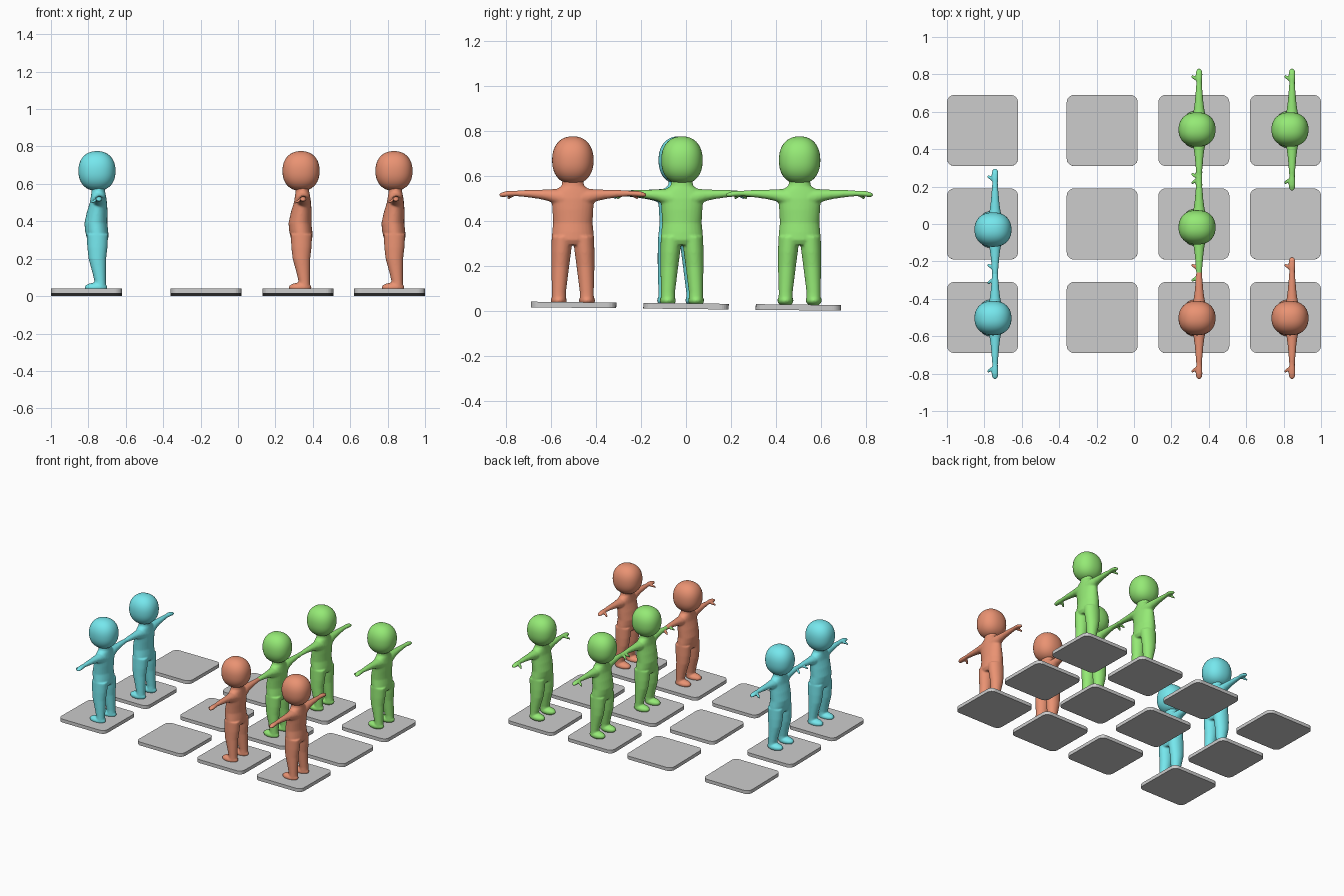
import bpy, bmesh, math
from mathutils import Vector

if "Cube" in bpy.data.objects:
    bpy.data.objects.remove(bpy.data.objects["Cube"])

SEG = 28


def loft(bm, rings):
    """Skin closed elliptical rings: (centre, half axis u, half axis v)."""
    loops = []
    for c, u, v in rings:
        c, u, v = Vector(c), Vector(u), Vector(v)
        loops.append([bm.verts.new(c + u * math.cos(a) + v * math.sin(a))
                      for a in (2 * math.pi * i / SEG for i in range(SEG))])
    for a, b in zip(loops, loops[1:]):
        for i in range(SEG):
            j = (i + 1) % SEG
            bm.faces.new((a[i], a[j], b[j], b[i]))
    bm.faces.new(loops[0][::-1])
    bm.faces.new(loops[-1])


def upright(bm, rows):
    """Rows of (z, x min, x max, y centre, y half width)."""
    loft(bm, [(((x0 + x1) / 2, y, z), ((x1 - x0) / 2, 0, 0), (0, ry, 0))
              for z, x0, x1, y, ry in rows])


def ellipsoid(bm, centre, radii, seg=32):
    new = bmesh.ops.create_uvsphere(bm, u_segments=seg, v_segments=seg * 3 // 4, radius=1)["verts"]
    for v in new:
        v.co = Vector(centre) + Vector(a * b for a, b in zip(v.co, radii))
    return new


def make_object(name, bm):
    bmesh.ops.recalc_face_normals(bm, faces=bm.faces)
    mesh = bpy.data.meshes.new(name)
    bm.to_mesh(mesh)
    bm.free()
    obj = bpy.data.objects.new(name, mesh)
    bpy.context.collection.objects.link(obj)
    return obj


def body_mesh():
    bm = bmesh.new()
    # torso and neck
    upright(bm, [(.292, -.045, .050, 0, .080), (.315, -.056, .062, 0, .094),
                 (.35, -.064, .060, 0, .092), (.39, -.067, .055, 0, .088),
                 (.45, -.054, .056, 0, .091), (.50, -.038, .054, 0, .095),
                 (.525, -.034, .050, 0, .090), (.542, -.031, .047, 0, .070),
                 (.555, -.030, .044, 0, .050), (.60, -.030, .042, 0, .044)])
    for s in (-1, 1):
        # leg
        upright(bm, [(.04, -.014, .050, s * .062, .032), (.08, -.014, .048, s * .062, .031),
                     (.12, -.023, .048, s * .060, .034), (.20, -.045, .049, s * .056, .040),
                     (.26, -.052, .056, s * .052, .044), (.33, -.055, .060, s * .047, .047)])
        # foot
        ellipsoid(bm, (-.005, s * .063, .046), (.061, .036, .026))
        # arm and hand: y, z low, z high, half width in x
        arm = [(.04, .455, .542, .040), (.08, .475, .541, .034), (.11, .488, .539, .028),
               (.15, .497, .538, .023), (.20, .504, .537, .019), (.25, .509, .534, .015),
               (.275, .508, .534, .018), (.30, .506, .531, .019), (.318, .505, .525, .015),
               (.326, .507, .521, .008)]
        loft(bm, [((.011, s * y, (a + b) / 2), (rx, 0, 0), (0, 0, (b - a) / 2))
                  for y, a, b, rx in arm])
        # thumb
        loft(bm, [((.008, s * .262, .519), (.006, s * .008, 0), (0, 0, .010)),
                  ((-.012, s * .276, .510), (.006, s * .008, 0), (0, 0, .009)),
                  ((-.030, s * .288, .500), (.004, s * .006, 0), (0, 0, .007))])
    obj = make_object("body_source", bm)
    # blend the limbs into one smooth skin
    rem = obj.modifiers.new("blend", "REMESH")
    rem.mode = "VOXEL"
    rem.voxel_size = .005
    rem.use_smooth_shade = True
    smooth = obj.modifiers.new("soften", "SMOOTH")
    smooth.factor, smooth.iterations = .5, 7
    dg = bpy.context.evaluated_depsgraph_get()
    mesh = bpy.data.meshes.new_from_object(obj.evaluated_get(dg))
    bpy.data.objects.remove(obj)
    return mesh


def head_mesh():
    bm = bmesh.new()
    for v in ellipsoid(bm, (0, 0, 0), (1, 1, 1), 40):
        # slightly boxy egg
        n = sum(abs(c) ** 2.25 for c in v.co) ** (-1 / 2.25)
        v.co = Vector((v.co.x * n * .099, v.co.y * n * .092, v.co.z * n * .106))
    obj = make_object("head_source", bm)
    mesh = obj.data
    mesh.shade_smooth()
    bpy.data.objects.remove(obj)
    return mesh


# floor tiles, all leaning very slightly
TILT, THICK, HALF = .011, .025, .19
n = 0
for x in (-.81, -.17, .32, .81):
    for y in (-.5, 0, .5):
        bm = bmesh.new()
        bmesh.ops.create_cube(bm, size=1)
        for v in bm.verts:
            v.co = (v.co.x * 2 * HALF, v.co.y * 2 * HALF, v.co.z * THICK)
        upright_edges = [e for e in bm.edges
                         if abs(e.verts[0].co.z - e.verts[1].co.z) > THICK / 2]
        bmesh.ops.bevel(bm, geom=upright_edges, offset=.04, segments=6,
                        profile=.5, affect="EDGES")
        n += 1
        tile = make_object(f"floor_tile_{n}", bm)
        tile.location = (x, y, THICK / 2 + TILT * (.69 - y))
        tile.rotation_euler.x = -TILT

# standing figures, all facing -x
COLOURS = {"cyan": (.18, .80, .85, 1), "green": (.30, .82, .18, 1), "red": (.82, .29, .17, 1)}
PLACES = [("cyan", -.754, -.503), ("cyan", -.754, -.03),
          ("green", .337, -.018), ("green", .337, .505), ("green", .834, .505),
          ("red", .337, -.503), ("red", .834, -.503)]
body, head = body_mesh(), head_mesh()
for colour, rgba in COLOURS.items():
    mat = bpy.data.materials.new(colour)
    mat.diffuse_color = rgba
    mat.use_nodes = True
    mat.node_tree.nodes["Principled BSDF"].inputs["Base Color"].default_value = mat.diffuse_color
    parts = []
    for name, src, z in (("body", body, 0), ("head", head, .669)):
        mesh = src.copy()
        mesh.materials.clear()
        mesh.materials.append(mat)
        parts.append((name, mesh, z))
    spots = [(x, y) for c, x, y in PLACES if c == colour]
    for i, (x, y) in enumerate(spots, 1):
        for name, mesh, z in parts:
            obj = bpy.data.objects.new(f"{colour}_figure_{i}_{name}", mesh)
            obj.location = (x, y, z)
            bpy.context.collection.objects.link(obj)
